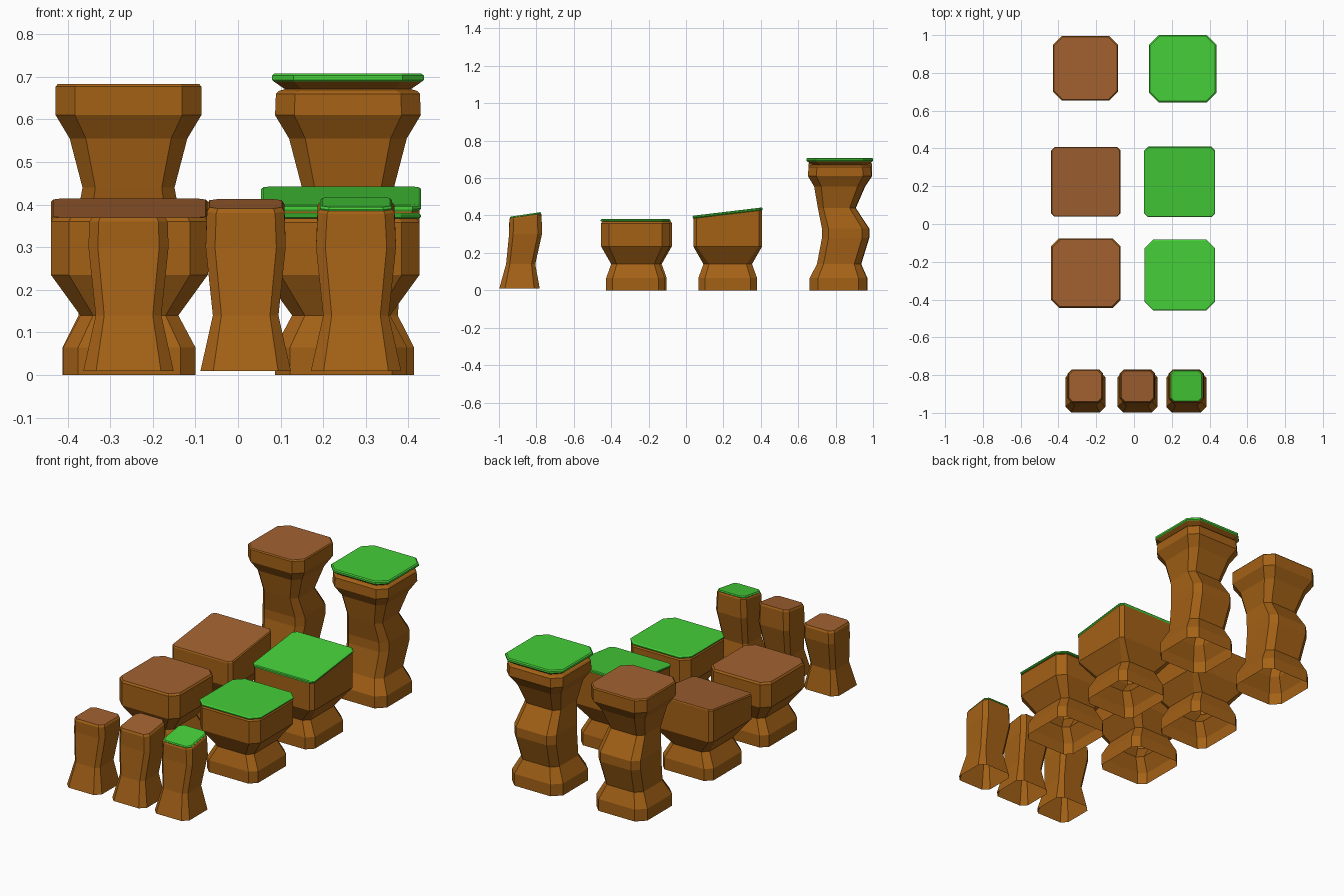
import bpy, bmesh

def material(name, rgb):
    m = bpy.data.materials.new(name)
    m.diffuse_color = (*rgb, 1)
    return m

EARTH = material("earth", (0.37, 0.12, 0.008))
DIRT = material("dirt_top", (0.36, 0.12, 0.03))
GRASS = material("grass", (0.06, 0.62, 0.04))

def ring(x, y, z, hx, hy, c, tilt):
    """Square outline with cut corners; tilt raises the back edge and lowers the front."""
    pts = [(hx - c, -hy), (hx, -hy + c), (hx, hy - c), (hx - c, hy),
           (-hx + c, hy), (-hx, hy - c), (-hx, -hy + c), (-hx + c, -hy)]
    return [(x + px, y + py, z + tilt * py / hy) for px, py in pts]

def loft(name, x, y, sections, top, close_bottom=False):
    """sections: (z, half x, half y, y shift, corner cut, tilt), open below, capped above."""
    bm = bmesh.new()
    rows = [[bm.verts.new(p) for p in ring(x, y + dy, z, hx, hy, c, t)]
            for z, hx, hy, dy, c, t in sections]
    for a, b in zip(rows, rows[1:]):
        for i in range(8):
            j = (i + 1) % 8
            bm.faces.new((a[i], a[j], b[j], b[i]))
    bm.faces.new(rows[-1]).material_index = 1
    if close_bottom:
        bm.faces.new(rows[0][::-1])
    me = bpy.data.meshes.new(name)
    bm.to_mesh(me)
    bm.free()
    side = GRASS if top is GRASS else EARTH
    me.materials.append(side)
    me.materials.append(top)
    bpy.context.collection.objects.link(bpy.data.objects.new(name, me))

def grass(name, x, y, rows):
    loft(name, x, y, rows, GRASS, True)

# Tall wavy pillars
TALL = [(0, .155, .153, -.008, .045, 0), (.065, .155, .153, -.008, .045, 0),
        (.14, .117, .117, -.005, .035, 0), (.28, .128, .125, .03, .035, 0),
        (.33, .128, .125, .03, .035, 0), (.44, .108, .1, -.017, .03, 0),
        (.555, .138, .135, -.002, .038, 0), (.61, .171, .17, 0, .045, 0)]
loft("tall_pillar_dirt", -.257, .825,
     TALL + [(.677, .171, .17, 0, .045, 0), (.683, .166, .165, 0, .045, 0)], DIRT)
loft("tall_pillar_grass_body", .258, .822,
     TALL + [(.66, .169, .167, 0, .045, 0), (.667, .162, .16, 0, .045, 0),
             (.671, .148, .146, 0, .04, 0), (.689, .174, .174, 0, .048, 0)], DIRT)
grass("tall_pillar_grass_cap", .258, .822,
      [(.689, .174, .174, 0, .048, 0), (.693, .178, .178, 0, .05, 0),
       (.703, .178, .178, 0, .05, 0), (.708, .172, .172, 0, .048, 0)])

# Short wide blocks with flat and sloping tops
def block(cut):
    return [(0, .155, .157, 0, .035, 0), (.065, .155, .157, 0, .035, 0),
            (.14, .115, .13, 0, .03, 0), (.235, .184, .184, 0, cut, 0)]

loft("flat_block_dirt", -.255, -.26,
     block(.042) + [(.36, .184, .184, 0, .042, 0), (.37, .177, .177, 0, .04, 0)], DIRT)
loft("flat_block_grass_body", .242, -.27,
     block(.042) + [(.358, .184, .184, 0, .042, 0), (.37, .175, .175, 0, .04, 0)], DIRT)
grass("flat_block_grass_cap", .242, -.27,
      [(.367, .182, .182, 0, .042, 0), (.371, .187, .187, 0, .045, 0),
       (.376, .187, .187, 0, .045, 0), (.38, .181, .181, 0, .043, 0)])
loft("sloped_block_dirt", -.255, .223,
     block(.018) + [(.386, .184, .184, 0, .018, .023), (.392, .179, .181, 0, .016, .022)], DIRT)
loft("sloped_block_grass_body", .242, .223,
     block(.018) + [(.407, .184, .184, 0, .018, .022)], DIRT)
grass("sloped_block_grass_cap", .242, .223,
      [(.406, .184, .184, 0, .018, .022), (.411, .188, .187, 0, .02, .022),
       (.417, .188, .187, 0, .02, .022), (.421, .182, .183, 0, .018, .022)])

# Small leaning posts at the front
POST = [(.01, .106, .108, -.032, .03, 0), (.14, .077, .078, -.026, .02, 0),
        (.30, .094, .088, 0, .022, 0)]
loft("small_post_flat", -.257, -.858,
     POST + [(.36, .092, .088, 0, .022, 0), (.37, .086, .082, 0, .02, 0)], DIRT)
loft("small_post_sloped", .018, -.858,
     POST + [(.392, .091, .086, 0, .022, .012), (.402, .085, .081, 0, .02, .011)], DIRT)
loft("small_post_grass_body", .277, -.858,
     POST + [(.39, .09, .086, 0, .022, .012), (.398, .084, .081, 0, .02, .011)], DIRT)
grass("small_post_grass_cap", .277, -.858,
      [(.396, .083, .081, 0, .018, .012), (.4, .085, .083, 0, .02, .012),
       (.406, .08, .08, 0, .018, .012)])
